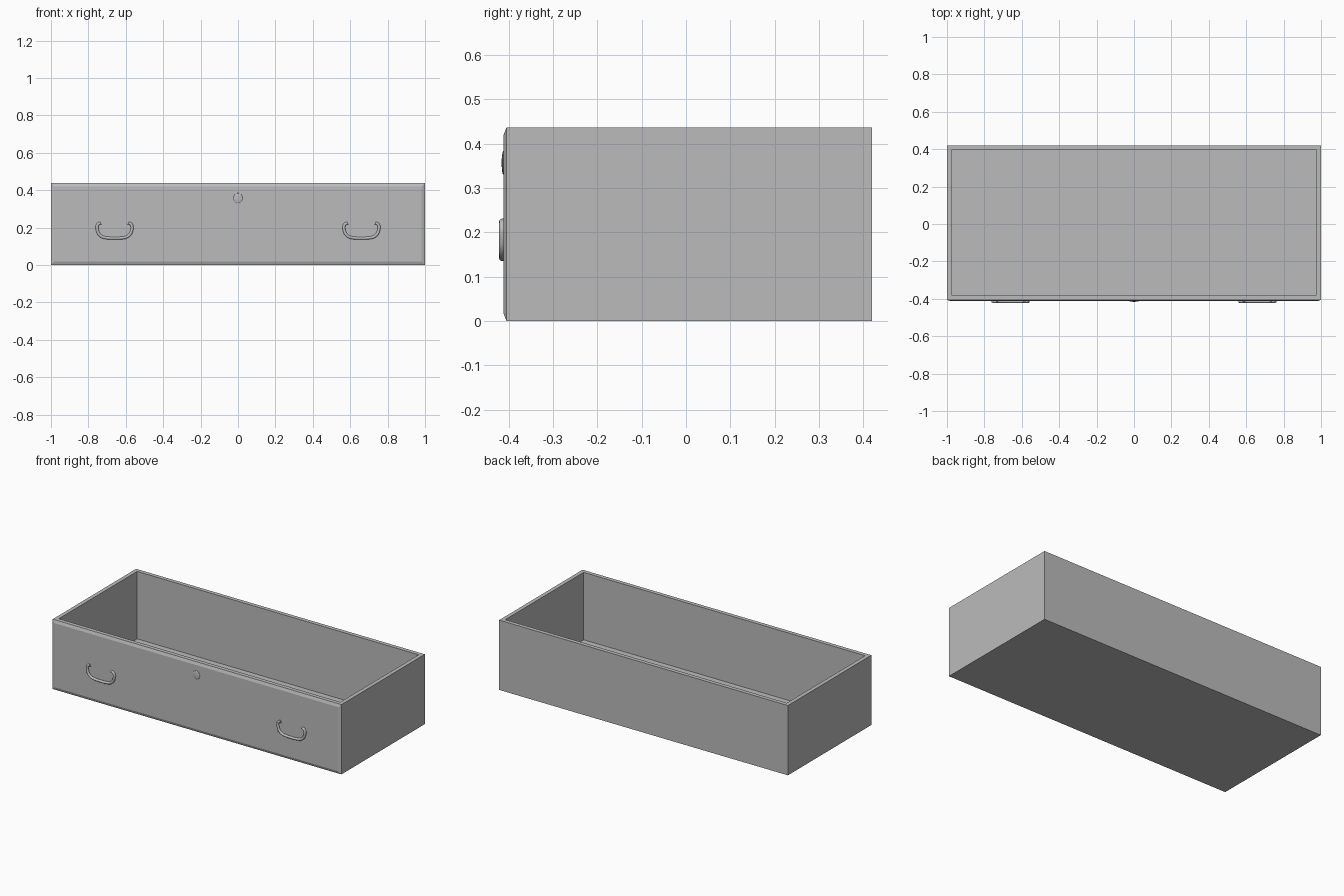
import bpy
import bmesh
from mathutils import Matrix

cube = bpy.data.objects.get("Cube")
if cube:
    bpy.data.objects.remove(cube, do_unlink=True)

GREY = (0.5, 0.5, 0.5, 1)
grey = bpy.data.materials.new("plain_grey")
grey.use_nodes = True
grey.diffuse_color = GREY
grey.node_tree.nodes["Principled BSDF"].inputs["Base Color"].default_value = GREY

# Overall sizes
HALF_W, BACK, HEIGHT = 1.0, 0.42, 0.437
BOARD = 0.025
FLOOR = 0.015
FRONT, JOINT = -0.412, -0.38


def add_object(name, bm):
    bmesh.ops.recalc_face_normals(bm, faces=bm.faces)
    mesh = bpy.data.meshes.new(name)
    bm.to_mesh(mesh)
    bm.free()
    mesh.materials.append(grey)
    obj = bpy.data.objects.new(name, mesh)
    bpy.context.collection.objects.link(obj)
    return obj


def box_mesh(low, high):
    bm = bmesh.new()
    size = [b - a for a, b in zip(low, high)]
    middle = [(a + b) / 2 for a, b in zip(low, high)]
    bmesh.ops.create_cube(bm, size=1, matrix=Matrix.Translation(middle) @ Matrix.Diagonal((*size, 1)))
    return bm


# Case boards: sides run full depth, the back stands on the floor between them
for name, sign in (("left_side", 1), ("right_side", -1)):
    xs = sorted((sign * HALF_W, sign * (HALF_W - BOARD)))
    add_object(name, box_mesh((xs[0], JOINT, 0), (xs[1], BACK, HEIGHT)))
inner = HALF_W - BOARD
add_object("back_board", box_mesh((-inner, BACK - BOARD, FLOOR), (inner, BACK, HEIGHT)))
add_object("floor_board", box_mesh((-inner, JOINT, 0), (inner, BACK, FLOOR)))

# Front panel with a shallow sloping border
bm = box_mesh((-HALF_W, FRONT + 0.007, 0), (HALF_W, JOINT, HEIGHT))
bm.normal_update()
face = min(bm.faces, key=lambda f: f.calc_center_median().y)
bmesh.ops.inset_region(bm, faces=[face], thickness=BOARD)
for v in face.verts:
    v.co.y = FRONT
add_object("front_panel", bm)

# Bail handles, swept along a symmetrical curved path
half = [(0.073, 0.224), (0.089, 0.217), (0.092, 0.185), (0.072, 0.154), (0.035, 0.144)]
path = [(-x, z) for x, z in half] + [(0, 0.143)] + [(x, z) for x, z in reversed(half)]
for name, cx in (("left_handle", 0.66), ("right_handle", -0.66)):
    curve = bpy.data.curves.new(name, "CURVE")
    curve.dimensions = "3D"
    curve.bevel_depth = 0.008
    curve.bevel_resolution = 3
    curve.resolution_u = 6
    curve.use_fill_caps = True
    spline = curve.splines.new("BEZIER")
    spline.bezier_points.add(len(path) - 1)
    for point, (x, z) in zip(spline.bezier_points, path):
        point.co = (cx + x, FRONT - 0.002, z)
        point.handle_left_type = point.handle_right_type = "AUTO"
    curve.materials.append(grey)
    handle = bpy.data.objects.new(name, curve)
    bpy.context.collection.objects.link(handle)

# Low domed lock cover
bm = bmesh.new()
bmesh.ops.create_uvsphere(
    bm, u_segments=24, v_segments=12, radius=1,
    matrix=Matrix.Translation((0, FRONT, 0.357)) @ Matrix.Diagonal((0.024, 0.004, 0.027, 1)))
lock = add_object("lock_cover", bm)
for poly in lock.data.polygons:
    poly.use_smooth = True
